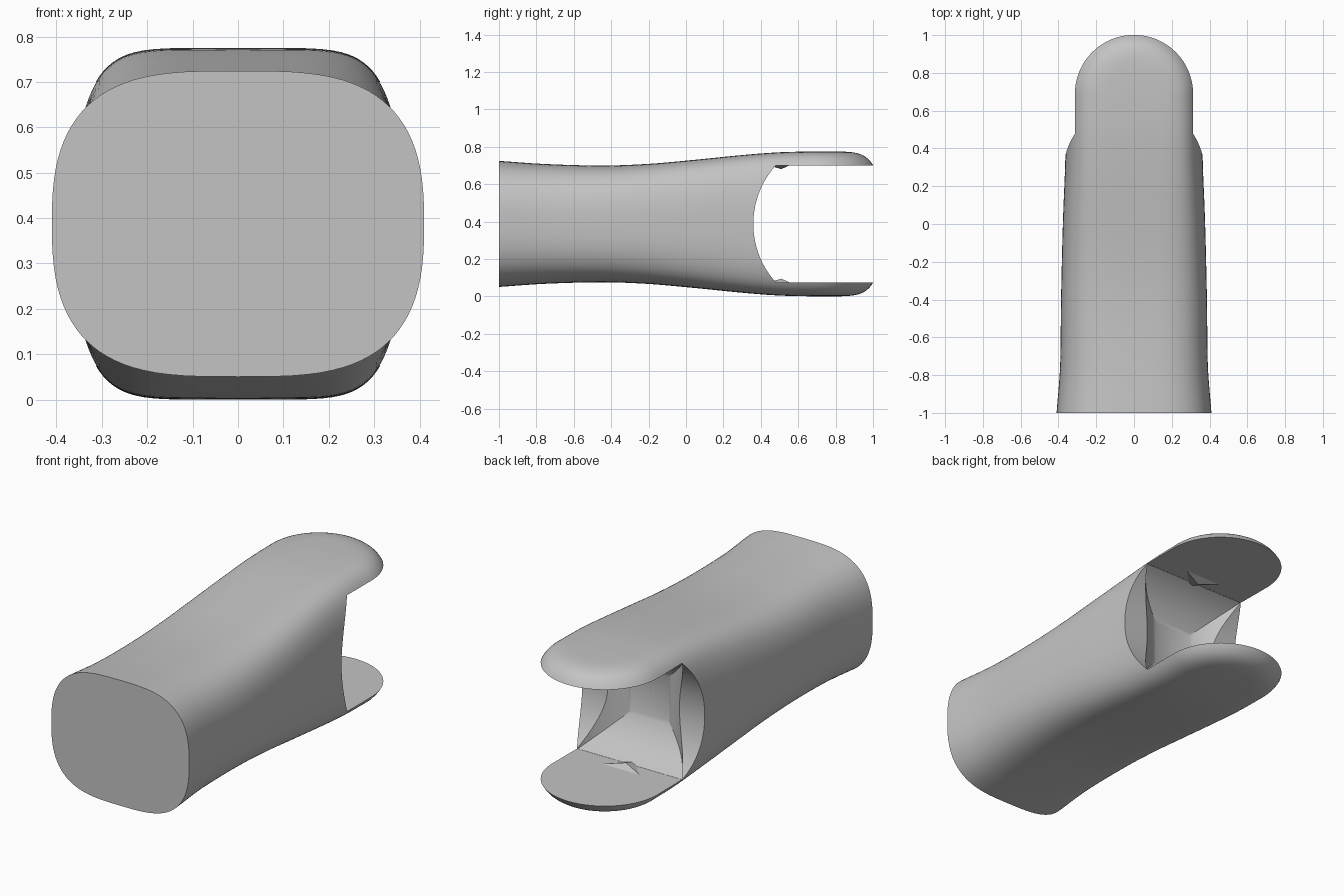
import bpy, bmesh, math
from mathutils import Matrix, Vector

cube = bpy.data.objects.get("Cube")
if cube:
    bpy.data.objects.remove(cube, do_unlink=True)

MID = 0.3875      # height of the centre line
SLOT = 0.3125     # half height of the gap between the two lips
TIP_Y = 0.688     # centre of the rounded tip

grey = bpy.data.materials.new("light_grey")
grey.use_nodes = True
grey.diffuse_color = (0.55, 0.55, 0.55, 1)
grey.node_tree.nodes["Principled BSDF"].inputs["Base Color"].default_value = (0.55, 0.55, 0.55, 1)


def make_object(name, bm):
    bmesh.ops.recalc_face_normals(bm, faces=bm.faces)
    mesh = bpy.data.meshes.new(name)
    bm.to_mesh(mesh)
    bm.free()
    obj = bpy.data.objects.new(name, mesh)
    bpy.context.collection.objects.link(obj)
    mesh.materials.append(grey)
    return obj


def boolean(target, cutter, operation):
    mod = target.modifiers.new("cut", 'BOOLEAN')
    mod.operation = operation
    mod.solver = 'EXACT'
    mod.object = cutter
    bpy.context.view_layer.objects.active = target
    bpy.ops.object.modifier_apply(modifier=mod.name)
    bpy.data.objects.remove(cutter, do_unlink=True)


def catmull(p0, p1, p2, p3, t):
    return 0.5 * (2 * p1 + (p2 - p0) * t + (2 * p0 - 5 * p1 + 4 * p2 - p3) * t * t
                  + (3 * p1 - p0 - 3 * p2 + p3) * t ** 3)


# Stations along the grip: y, half width, half height, squareness
KEYS = [Vector(k) for k in (
    (-1, .41, .337, 3.3), (-.75, .391, .32, 3.5), (-.45, .387, .312, 3.9),
    (-.2, .382, .321, 4.4), (.05, .375, .343, 5), (.3, .365, .368, 5.6),
    (.5, .361, .383, 6), (TIP_Y, .36, MID, 6))]


def stations(steps=5):
    pts = [2 * KEYS[0] - KEYS[1]] + KEYS + [KEYS[-1]]
    for i in range(1, len(pts) - 2):
        for s in range(steps):
            yield catmull(*pts[i - 1:i + 3], s / steps)
    yield KEYS[-1]


def section(w, h, a, count=96):
    pts = []
    for i in range(count):
        t = 2 * math.pi * i / count
        c, s = math.cos(t), math.sin(t)
        if abs(c) < 1e-6:
            c = 0
        pts.append((math.copysign(w * abs(c) ** (2 / a), c),
                    math.copysign(h * abs(s) ** (2 / 2.65), s)))
    return pts


# Body: lofted grip whose last section is swung round into a half-round tip
bm = bmesh.new()
rings = []
for y, w, h, a in stations():
    rings.append([bm.verts.new((x, y, MID + z)) for x, z in section(w, h, a)])
for k in range(1, 17):
    phi = math.pi / 2 * k / 16
    c = math.cos(phi) if k < 16 else 0
    rings.append([bm.verts.new((x * c, TIP_Y + abs(x) * math.sin(phi), MID + z))
                  for x, z in section(*KEYS[-1][1:])])
for r0, r1 in zip(rings, rings[1:]):
    for i in range(len(r0)):
        j = (i + 1) % len(r0)
        bm.faces.new((r0[i], r0[j], r1[j], r1[i]))
bm.faces.new(rings[0])
bmesh.ops.remove_doubles(bm, verts=bm.verts, dist=1e-5)
body = make_object("grip_body", bm)

# Slot cutter: open gap with a shallow arched back, run across the width
bm = bmesh.new()
radius, centre = 0.467, 0.827
profile = [(1.3, SLOT), (1.3, -SLOT)]
for i in range(33):
    z = -SLOT + 2 * SLOT * i / 32
    profile.append((centre - math.sqrt(radius ** 2 - z * z), z))
face = bm.faces.new([bm.verts.new((-.6, y, MID + z)) for y, z in profile])
ext = bmesh.ops.extrude_face_region(bm, geom=[face])
bmesh.ops.translate(bm, vec=(1.2, 0, 0),
                    verts=[v for v in ext["geom"] if isinstance(v, bmesh.types.BMVert)])
slot = make_object("slot_cutter", bm)


# Socket cutter: upright and sideways cylinders crossing
def cylinder(name, r, depth, turn):
    b = bmesh.new()
    bmesh.ops.create_cone(b, cap_ends=True, segments=96, radius1=r, radius2=r, depth=depth,
                          matrix=Matrix.Translation((0, .636, MID)) @ turn)
    return make_object(name, b)


socket = cylinder("socket_cutter", .349, 2 * SLOT - .001, Matrix.Identity(4))
sideways = cylinder("sideways_cutter", .352, 1.4, Matrix.Rotation(math.pi / 2, 4, 'Y'))
boolean(socket, sideways, 'INTERSECT')
boolean(body, slot, 'DIFFERENCE')
boolean(body, socket, 'DIFFERENCE')

# Small ridges where the socket meets each lip
ridges = []
for name, side in (("upper_ridge", 1), ("lower_ridge", -1)):
    bm = bmesh.new()
    for p in ((-.13, .56, .316), (.13, .56, .316), (0, .51, .293), (0, .43, .316)):
        bm.verts.new((p[0], p[1], MID + side * p[2]))
    bmesh.ops.convex_hull(bm, input=bm.verts)
    ridges.append(make_object(name, bm))

# Smooth the curved skin, keep cut edges crisp
bpy.ops.object.select_all(action='DESELECT')
body.select_set(True)
bpy.context.view_layer.objects.active = body
bpy.ops.object.shade_smooth_by_angle(angle=math.radians(28))
